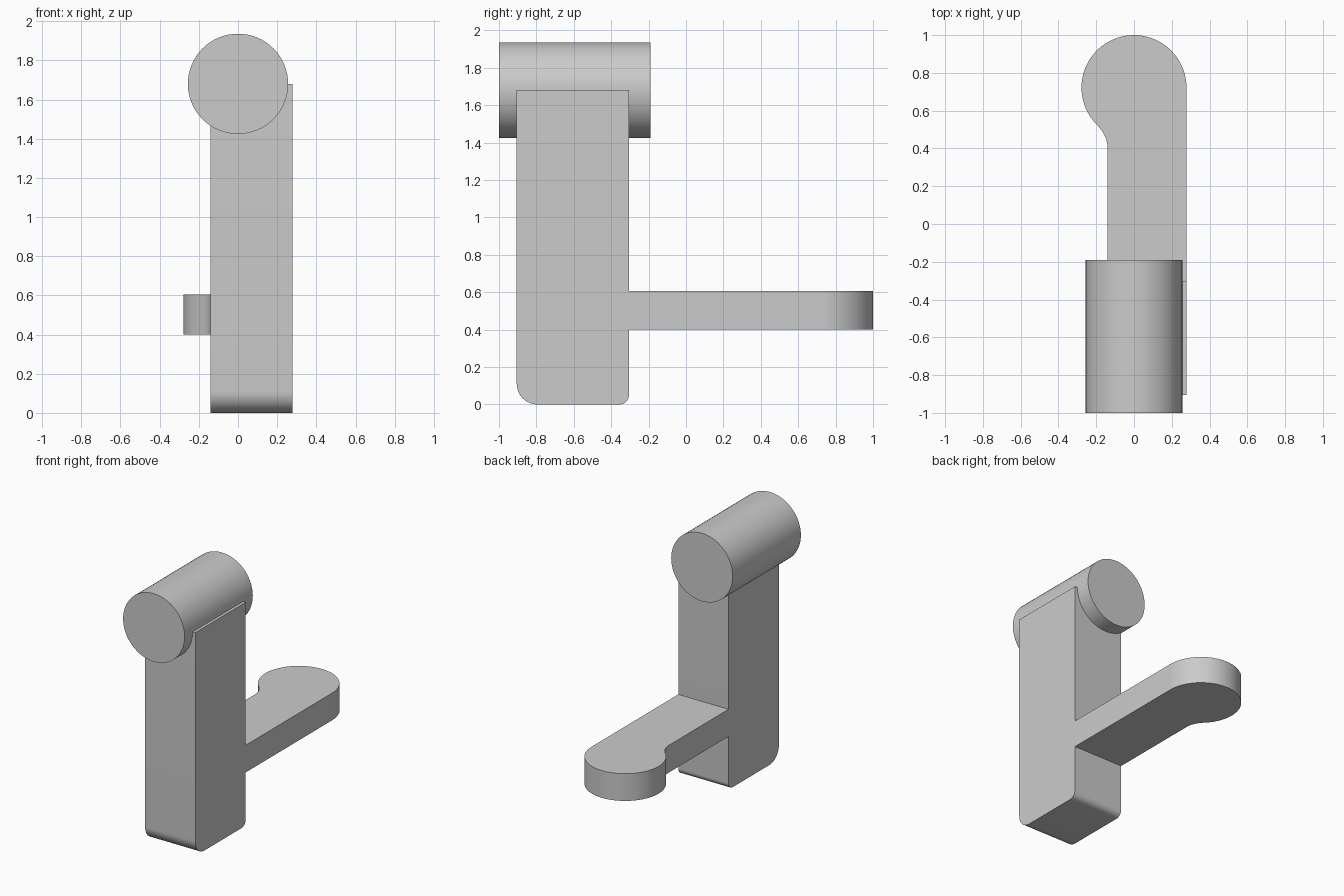
import bpy, bmesh
from math import sin, cos, atan2, pi, radians
from mathutils import Vector

cube = bpy.data.objects.get("Cube")
if cube:
    bpy.data.objects.remove(cube, do_unlink=True)

grey = bpy.data.materials.new("plain grey")
grey.use_nodes = True
colour = (0.6, 0.6, 0.6, 1)
grey.diffuse_color = colour
grey.node_tree.nodes["Principled BSDF"].inputs["Base Color"].default_value = colour


def arc(cx, cy, r, start, end, steps):
    """Points along an arc, angles in radians."""
    angles = [start + (end - start) * i / steps for i in range(steps + 1)]
    return [(cx + r * cos(a), cy + r * sin(a)) for a in angles]


def extrude(name, outline, place, depth):
    """Extrude a 2D outline, placed in space by a function, along a vector."""
    bm = bmesh.new()
    face = bm.faces.new([bm.verts.new(place(u, v)) for u, v in outline])
    moved = bmesh.ops.extrude_face_region(bm, geom=[face])["geom"]
    bmesh.ops.translate(bm, vec=Vector(depth),
                        verts=[g for g in moved if isinstance(g, bmesh.types.BMVert)])
    bmesh.ops.recalc_face_normals(bm, faces=bm.faces)
    mesh = bpy.data.meshes.new(name)
    bm.to_mesh(mesh)
    bm.free()
    mesh.materials.append(grey)
    obj = bpy.data.objects.new(name, mesh)
    bpy.context.collection.objects.link(obj)
    bpy.ops.object.select_all(action="DESELECT")
    obj.select_set(True)
    bpy.context.view_layer.objects.active = obj
    bpy.ops.object.shade_smooth_by_angle(angle=radians(30))
    return obj


LEFT, RIGHT = 0.278, -0.14      # side planes shared by post and arm
FRONT, BACK = -0.905, -0.305    # post depth
AXIS = 1.68                     # cylinder axis height and post top

# Upright post, rounded along its two bottom edges
side = [(BACK, AXIS), (FRONT, AXIS)]
side += arc(FRONT + 0.11, 0.11, 0.11, pi, 1.5 * pi, 12)
side += arc(BACK - 0.05, 0.05, 0.05, 1.5 * pi, 2 * pi, 10)
extrude("post", side, lambda y, z: (RIGHT, y, z), (LEFT - RIGHT, 0, 0))

# Horizontal cylinder across the top of the post
extrude("top_cylinder", arc(0, AXIS, 0.256, 0, 2 * pi * 63 / 64, 63),
        lambda x, z: (x, -1, z), (0, 0.81, 0))

# Arm with a round end, blended into its right side by a concave fillet
end_y, fillet_y, fillet_r = 0.722, 0.4, 0.16
fillet_x = RIGHT - fillet_r
meet = atan2(end_y - fillet_y, -fillet_x)
plan = [(RIGHT, BACK), (LEFT, BACK)]
plan += arc(0, end_y, LEFT, 0, pi + meet, 48)
plan += arc(fillet_x, fillet_y, fillet_r, meet, 0, 12)[1:]
extrude("arm", plan, lambda x, y: (x, y, 0.4), (0, 0, 0.205))
